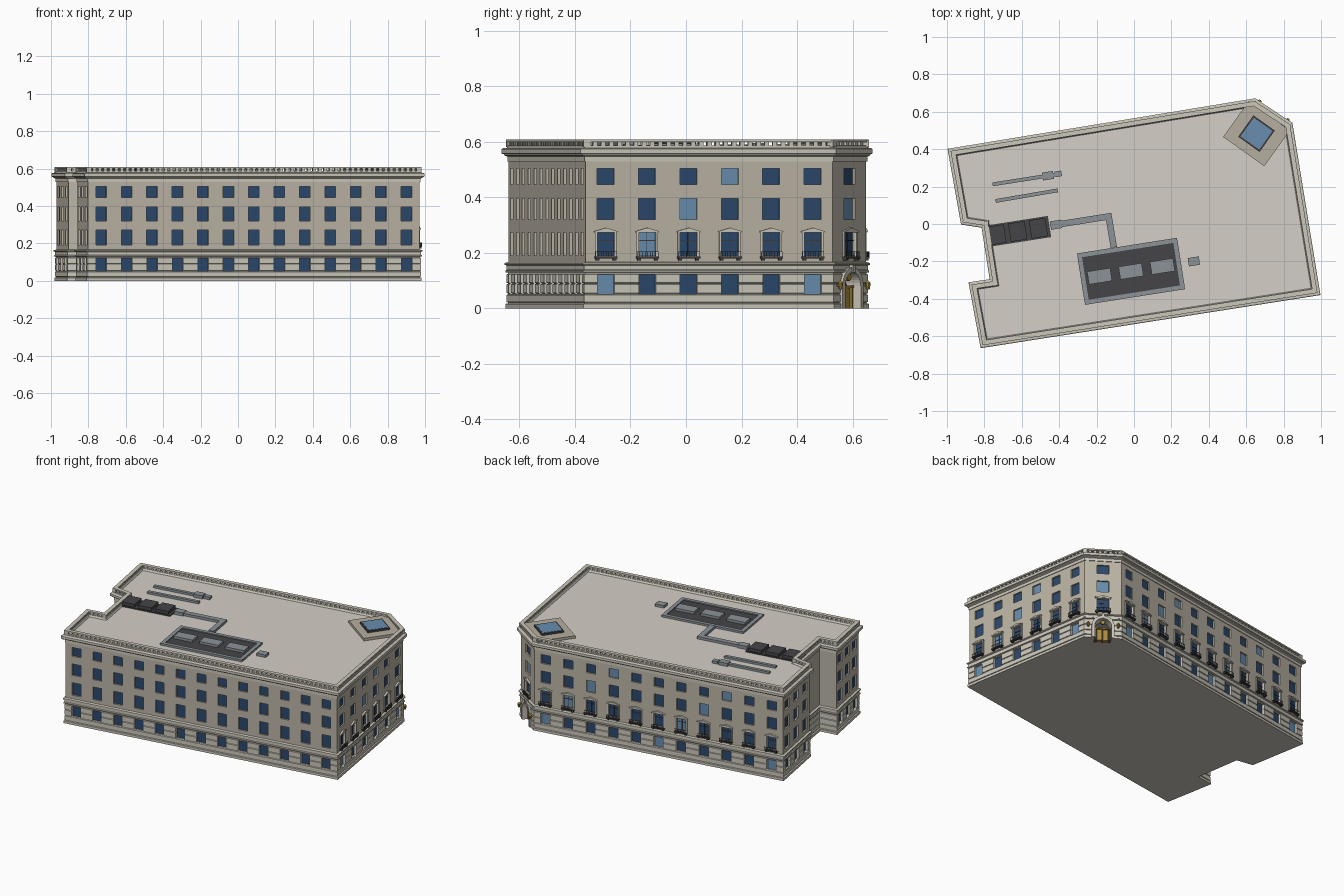
import bpy, bmesh, math
from mathutils import Vector, Matrix

if "Cube" in bpy.data.objects:
    bpy.data.objects.remove(bpy.data.objects["Cube"])

# Cornice outline, counter-clockwise from the front left corner
P = [Vector(p) for p in [(-.82, -.664), (.997, -.38), (.847, .541), (.648, .672), (-.997, .402),
                         (-.925, -.003), (-.815, -.02), (-.772, -.295), (-.885, -.312)]]
N = len(P)
W = -.022                      # wall plane, measured from the cornice edge
ROT = math.radians(8.9)
COL = dict(wall=(.50, .46, .38, 1), stone=(.60, .57, .49, 1), roof=(.66, .63, .57, 1),
           dark=(.025, .065, .15, 1), light=(.14, .27, .43, 1), iron=(.045, .045, .05, 1),
           metal=(.26, .29, .31, 1), gold=(.42, .26, .05, 1), unit=(.06, .06, .065, 1),
           tan=(.47, .43, .35, 1))
MATS = {}


def mat(key):
    if key not in MATS:
        MATS[key] = bpy.data.materials.new(key)
        MATS[key].diffuse_color = COL[key]
    return MATS[key]


def finish(bm, name, key):
    bmesh.ops.recalc_face_normals(bm, faces=bm.faces)
    me = bpy.data.meshes.new(name)
    bm.to_mesh(me)
    bm.free()
    ob = bpy.data.objects.new(name, me)
    bpy.context.collection.objects.link(ob)
    if key:
        me.materials.append(mat(key))
    return ob


def ring(off):
    out = []
    for i, p in enumerate(P):
        a, b = (p - P[i - 1]).normalized(), (P[(i + 1) % N] - p).normalized()
        n1, n2 = Vector((a.y, -a.x)), Vector((b.y, -b.x))
        out.append(p + (n1 + n2) * (off / (1 + n1.dot(n2))))
    return out


def loft(name, key, profile, closed=False):
    """Run an (offset, z) profile round the outline; closed profiles make a hollow ring."""
    bm = bmesh.new()
    rs = [[bm.verts.new((v.x, v.y, z)) for v in ring(o)] for o, z in profile]
    pairs = list(zip(rs, rs[1:])) + ([(rs[-1], rs[0])] if closed else [])
    for a, b in pairs:
        for i in range(N):
            j = (i + 1) % N
            bm.faces.new((a[i], a[j], b[j], b[i]))
    if not closed:
        bm.faces.new(rs[0][::-1])
        bm.faces.new(rs[-1])
    return finish(bm, name, key)


parts = {}


def part(name, key):
    if name not in parts:
        parts[name] = (bmesh.new(), key)
    return parts[name][0]


def prism(bm, M, pts, y0, y1):
    """Extrude an (x, z) outline between two depths of a wall frame."""
    a, b = [[bm.verts.new(M @ Vector((x, y, z))) for x, z in pts] for y in (y0, y1)]
    bm.faces.new(a)
    bm.faces.new(b[::-1])
    for i in range(len(pts)):
        j = (i + 1) % len(pts)
        bm.faces.new((a[i], b[i], b[j], a[j]))


def box(bm, M, x0, x1, y0, y1, z0, z1):
    prism(bm, M, [(x0, z0), (x1, z0), (x1, z1), (x0, z1)], y0, y1)


def frame(a, b):
    d = (b - a).normalized()
    return Matrix(((d.x, -d.y, 0, a.x), (d.y, d.x, 0, a.y), (0, 0, 1, 0), (0, 0, 0, 1)))


# Main masses: rusticated base, walls, cornice, roof
b, g = W + .006, W + .001
prof = [(b + .003, 0), (b + .003, .016), (g, .018), (g, .021), (b, .023), (b, .048), (g, .05), (g, .053), (b, .055),
        (b, .086), (g, .088), (g, .090), (b, .092), (b, .122), (g, .124), (g, .128), (b + .004, .130),
        (b + .004, .136), (b, .139), (b, .154), (b + .007, .157), (b + .007, .163), (W, .167)]
base = loft("ground_floor", 'stone', prof)
walls = loft("upper_walls", 'wall', [(W, .165), (W, .53)])
loft("cornice", 'stone', [(-.05, .528), (-.018, .528), (-.018, .546), (-.009, .550), (-.007, .555), (0, .557),
                          (0, .573), (-.005, .577), (-.017, .578), (-.017, .586), (-.037, .586), (-.05, .565)], True)
loft("parapet_rail", 'stone', [(-.014, .599), (-.014, .608), (-.039, .608), (-.039, .599)], True)
loft("roof_deck", 'roof', [(-.03, .529), (-.03, .575)])

# Balusters and corner piers under the rail
R = ring(-.027)
for i in range(N):
    p, q = R[i], R[(i + 1) % N]
    M, L = frame(p, q), (q - p).length
    bm = part("balusters", 'stone')
    box(bm, M, -.013, .013, -.013, .013, .58, .606)
    n = max(2, round(L / .03))
    for k in range(1, n):
        box(bm, M, L * k / n - .008, L * k / n + .008, -.007, .007, .585, .600)

# Windows: wall index, count, spacing, half width, decorated
FLOORS = [(.052, .122), (.190, .272), (.320, .395), (.445, .503)]
cut_base, cut_wall = bmesh.new(), bmesh.new()
V = ring(W)
for wi, count, step, hw, fancy in [(0, 13, .1377, .029, False), (1, 6, .151, .031, True), (2, 1, 0, .036, True),
                                   (3, 11, .149, .031, True), (4, 3, .125, .030, False), (8, 3, .105, .028, False)]:
    p, q = V[wi], V[(wi + 1) % N]
    M0, L = frame(p, q), (q - p).length
    for c in range(count):
        M = M0 @ Matrix.Translation((L / 2 + (c - (count - 1) / 2) * step, 0, 0))
        for f, (z0, z1) in enumerate(FLOORS):
            if wi == 2 and f == 0:
                continue
            box(cut_wall if f else cut_base, M, -hw, hw, -.02, .014, z0, z1)
            cc = 2 if wi == 2 else c
            lit = fancy and (cc - f) % 5 == 0
            glass = part("lit_panes" if lit else "window_panes", 'light' if lit else 'dark')
            box(glass, M, -hw, hw, .010, .0145, z0, z1)
            if f == 1 and fancy:
                # jambs, pediment, iron balconette and glazing bars
                t = part("window_surrounds", 'stone')
                for s in (-1, 1):
                    box(t, M, s * (hw + .004) - .004, s * (hw + .004) + .004, -.006, .004, .186, z1)
                    box(part("balcony_iron", 'iron'), M, s * hw - .006, s * hw + .006, -.015, 0, .172, .182)
                box(t, M, -hw - .011, hw + .011, -.010, .004, z1, z1 + .005)
                prism(t, M, [(-hw - .013, z1 + .005), (hw + .013, z1 + .005), (0, z1 + .018)], -.012, .002)
                iron = part("balcony_iron", 'iron')
                box(iron, M, -hw - .010, hw + .010, -.018, 0, .180, .186)
                box(iron, M, -hw - .008, hw + .008, -.017, -.015, .202, .204)
                for k in range(9):
                    x = (hw + .007) * (k - 4) / 4
                    box(iron, M, x - .0008, x + .0008, -.0168, -.0152, .186, .202)
                bars = part("glazing_bars", 'iron')
                box(bars, M, -.001, .001, .007, .012, z0, z1)
                box(bars, M, -hw, hw, .007, .012, z0 + .053, z0 + .055)

# Corner entrance: arched recess, surround, door, medallion and lamps
p, q = V[2], V[3]
M = frame(p, q) @ Matrix.Translation(((q - p).length / 2, 0, 0))


def arch(r, spring, n=14):
    return [(r * math.cos(math.pi * k / n), spring + r * math.sin(math.pi * k / n)) for k in range(n + 1)]


prism(cut_base, M, [(-.05, -.01), (.05, -.01)] + arch(.05, .08), -.05, .05)
bm = part("entrance_arch", 'stone')
prism(bm, M, [(.05, 0), (.068, 0)] + arch(.068, .08) + [(-.068, 0), (-.05, 0)] + arch(.05, .08)[::-1], -.016, .003)
box(bm, M, -.008, .008, -.020, 0, .128, .156)
box(part("doorway_back", 'unit'), M, -.05, .05, .046, .0505, 0, .129)
bm = part("entrance_door", 'gold')
for s in (-1, 1):
    box(bm, M, s * .018 - .016, s * .018 + .016, .020, .048, 0, .072)
    box(bm, M, s * .042 - .003, s * .042 + .003, .015, .048, 0, .08)
    box(bm, M, s * .090 - .003, s * .090 + .003, -.02, 0, .078, .082)
    lamp = M @ Matrix.Translation((s * .090, -.021, .079))
    bmesh.ops.create_cone(bm, cap_ends=True, segments=8, radius1=.006, radius2=.010, depth=.024, matrix=lamp)
    bmesh.ops.create_cone(bm, cap_ends=True, segments=8, radius1=.010, radius2=.001, depth=.009,
                          matrix=lamp @ Matrix.Translation((0, 0, .0165)))
box(bm, M, -.048, .048, .012, .048, .074, .082)
prism(bm, M, [(.013 * math.cos(k * math.pi / 8), .112 + .013 * math.sin(k * math.pi / 8)) for k in range(16)],
      .000, .012)

# Cut the window and door recesses
for ob, bm, name in [(base, cut_base, "ground_cutter"), (walls, cut_wall, "upper_cutter")]:
    cutter = finish(bm, name, None)
    cutter.hide_render = True
    m = ob.modifiers.new("recesses", 'BOOLEAN')
    m.object, m.operation, m.solver = cutter, 'DIFFERENCE', 'EXACT'
    bpy.context.view_layer.objects.active = ob
    bpy.ops.object.modifier_apply(modifier=m.name)
    bpy.data.objects.remove(cutter)


# Roof equipment
def at(x, y, ang=ROT):
    return Matrix.Translation((x, y, .574)) @ Matrix.Rotation(ang, 4, 'Z')


def block(name, key, M, x, y, sx, sy, z0, z1):
    box(part(name, key), M, x - sx / 2, x + sx / 2, y - sy / 2, y + sy / 2, z0, z1)


def duct(name, a, b, w, z0, z1):
    a, b = Vector(a), Vector(b)
    box(part(name, 'metal'), frame(a, b), 0, (b - a).length, -w / 2, w / 2, z0, z1)


M = at(-.016, -.253)
block("plant_pad", 'unit', M, 0, 0, .51, .245, 0, .008)
for s in (-1, 1):
    block("plant_curb", 'metal', M, 0, s * .127, .54, .024, 0, .014)
    block("plant_curb", 'metal', M, s * .259, 0, .024, .23, 0, .014)
for k in (-1, 0, 1):
    block("plant_units", 'metal', M, k * .17, 0, .125, .07, .006, .024)
M = at(-.622, -.04)
block("cooler_base", 'unit', M, 0, 0, .345, .115, 0, .008)
for k in (-1, 0, 1):
    block("cooler_units", 'unit', M, k * .112, 0, .088, .098, .006, .028)
block("duct_box", 'metal', at(-.417, -.004), 0, 0, .06, .045, 0, .022)
duct("roof_duct", (-.39, 0), (-.125, .042), .034, .576, .592)
duct("roof_duct", (-.138, .056), (-.108, -.125), .034, .576, .5925)
duct("roof_pipes", (-.756, .212), (-.39, .269), .02, .576, .590)
duct("roof_pipes", (-.74, .123), (-.407, .18), .02, .576, .590)
block("pipe_boxes", 'metal', at(-.46, .258), 0, 0, .06, .042, 0, .022)
block("pipe_boxes", 'metal', at(-.405, .268), 0, 0, .036, .03, 0, .018)
block("roof_vent", 'metal', at(.32, -.2), 0, 0, .06, .045, 0, .018)

# Corner skylight
M = at(.655, .483, math.radians(-35.5))
block("skylight_base", 'tan', M, 0, 0, .27, .235, 0, .018)
block("skylight_frame", 'unit', M, 0, 0, .14, .14, .015, .029)
block("skylight_glass", 'light', M, 0, 0, .122, .122, .02, .031)

for name, (bm, key) in parts.items():
    finish(bm, name, key)

for m in bpy.data.materials:
    if m.users and not m.is_grease_pencil:
        m.use_nodes = True
        m.node_tree.nodes["Principled BSDF"].inputs["Base Color"].default_value = m.diffuse_color
